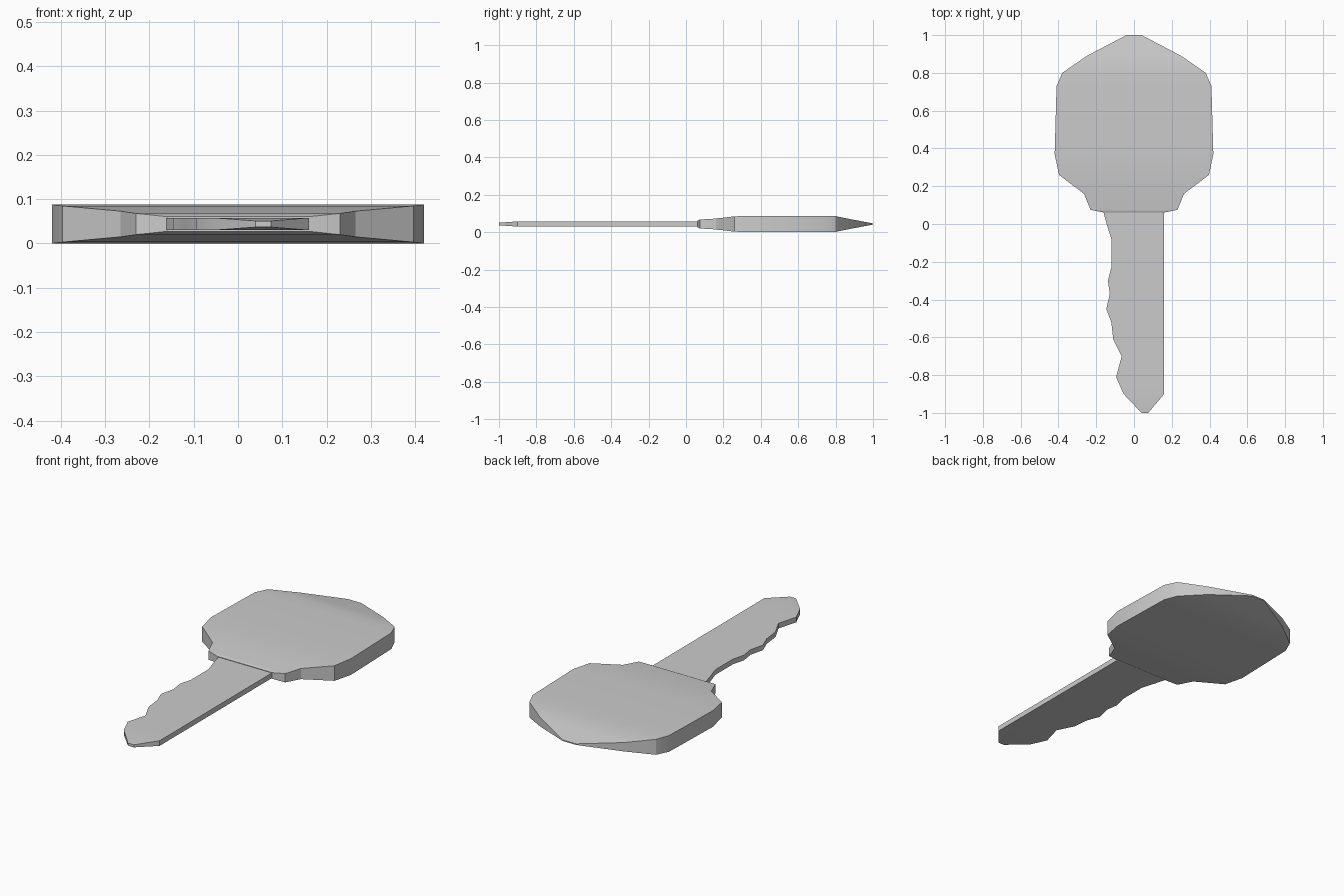
import bpy
import bmesh
import math

cube = bpy.data.objects.get("Cube")
if cube:
    bpy.data.objects.remove(cube, do_unlink=True)

MID_Z = 0.044

metal = bpy.data.materials.new("grey metal")
metal.use_nodes = True
GREY = (0.6, 0.6, 0.6, 1)
metal.diffuse_color = GREY
metal.node_tree.nodes["Principled BSDF"].inputs["Base Color"].default_value = GREY


def loft(name, rows):
    """Bridge rectangular sections given as (y, left x, right x, half thickness)."""
    bm = bmesh.new()
    rings = []
    for y, left, right, h in rows:
        corners = ((left, -h), (right, -h), (right, h), (left, h))
        rings.append([bm.verts.new((x, y, MID_Z + z)) for x, z in corners])
    for a, b in zip(rings, rings[1:]):
        for i in range(4):
            j = (i + 1) % 4
            bm.faces.new((a[i], a[j], b[j], b[i]))
    bm.faces.new(rings[0])
    bm.faces.new(rings[-1])
    bmesh.ops.recalc_face_normals(bm, faces=bm.faces)
    mesh = bpy.data.meshes.new(name)
    bm.to_mesh(mesh)
    bm.free()
    mesh.materials.append(metal)
    obj = bpy.data.objects.new(name, mesh)
    bpy.context.collection.objects.link(obj)
    bpy.ops.object.select_all(action='DESELECT')
    obj.select_set(True)
    bpy.context.view_layer.objects.active = obj
    bpy.ops.object.shade_smooth_by_angle(angle=math.radians(30))
    return obj


# Grip: symmetric head, thin at the far tip, stepped at the collar
head = [(1.0, 0.04, 0.003), (0.89, 0.25, 0.024), (0.8, 0.38, 0.042),
        (0.73, 0.41, 0.044), (0.37, 0.42, 0.044), (0.26, 0.397, 0.041),
        (0.16, 0.265, 0.029), (0.075, 0.23, 0.024), (0.062, 0.165, 0.017)]
loft("key_head", [(y, -w, w, h) for y, w, h in head])

# Blade: straight spine on one side, cut teeth on the other
teeth = [(0.065, -0.162), (0.0, -0.145), (-0.08, -0.12), (-0.23, -0.12),
         (-0.3, -0.138), (-0.37, -0.128), (-0.45, -0.147), (-0.52, -0.12),
         (-0.61, -0.11), (-0.7, -0.065), (-0.81, -0.095), (-0.9, -0.055)]
SPINE_X = 0.16
blade = [(y, x, SPINE_X, 0.014) for y, x in teeth]
blade.append((-1.0, 0.04, 0.075, 0.007))
loft("key_blade", blade)
